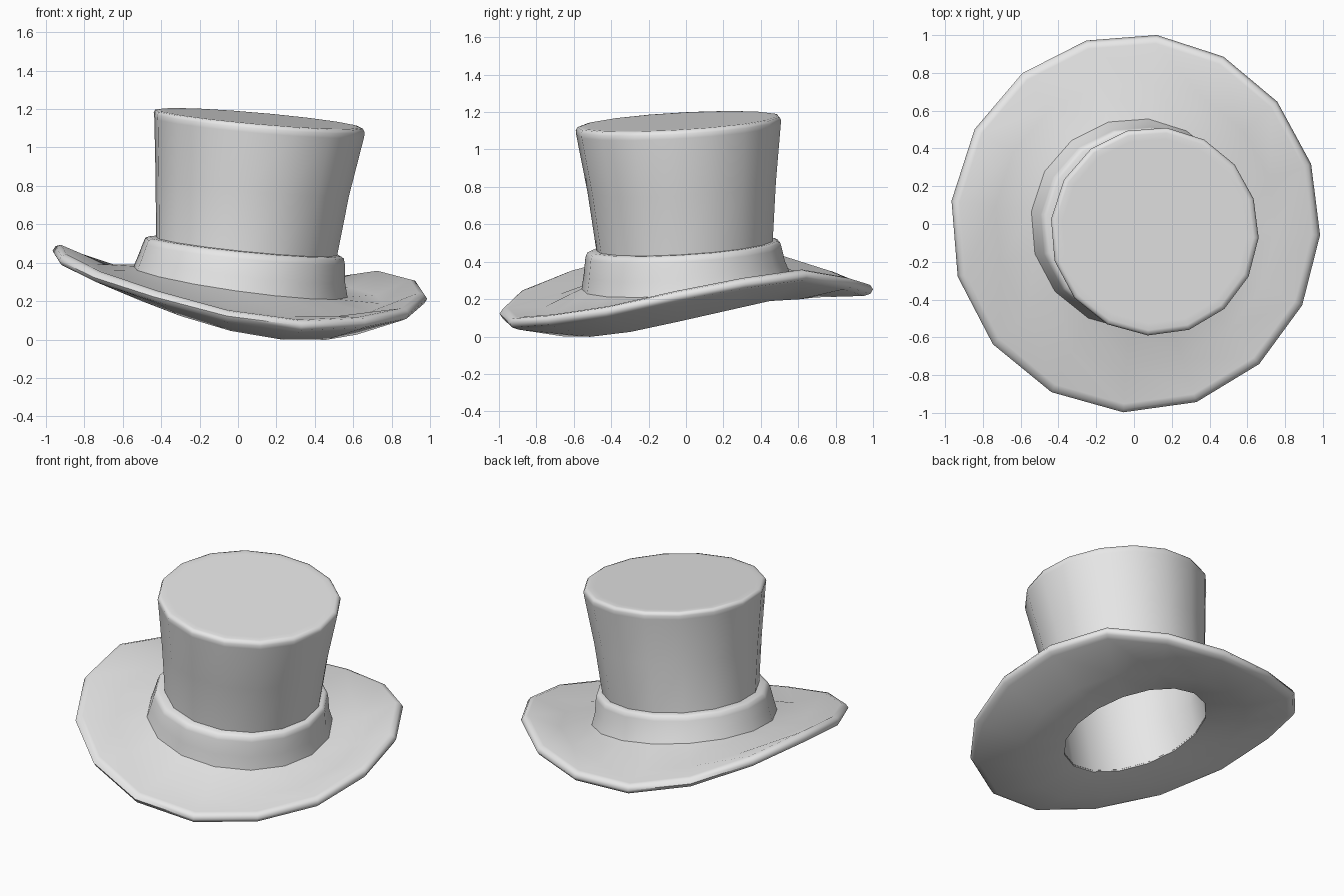
import bpy, bmesh
from math import cos, sin, radians

if "Cube" in bpy.data.objects:
    bpy.data.objects.remove(bpy.data.objects["Cube"], do_unlink=True)

# Sixteen corners, with the back ones turned slightly clockwise
SIDES = 16
ANGLES = []
for k in range(SIDES):
    base = 360 / SIDES * k - 3
    ANGLES.append(radians(base - 2.2 * (1 + sin(radians(base - 45)))))

felt = bpy.data.materials.new("grey felt")
felt.use_nodes = True
felt.diffuse_color = (0.8, 0.8, 0.8, 1)
felt.node_tree.nodes["Principled BSDF"].inputs["Base Color"].default_value = (0.8, 0.8, 0.8, 1)


def tilted_ring(x, y, z, r, slope_x=-0.1, slope_y=0.06):
    """Circle of points about a centre, lying in a leaning plane."""
    return [(x + r * cos(a), y + r * sin(a),
             z + r * (slope_x * cos(a) + slope_y * sin(a))) for a in ANGLES]


def foot_ring(z, r):
    """Ring where the band and the brim meet."""
    return tilted_ring(0.01, 0.003, z, r, -0.138, 0.085)


def hole_ring(z, r):
    """Ring round the head opening."""
    return tilted_ring(-0.01, 0.0, z, r, -0.225, 0.22)


def lid_ring(z, r):
    """Ring in the plane of the crown's lid."""
    return tilted_ring(0.109, -0.039, z, r, -0.088, 0.057)


def loft(name, rings, closed):
    """Skin a row of rings; either loop it round or cap both ends."""
    bm = bmesh.new()
    rows = [[bm.verts.new(p) for p in ring] for ring in rings]
    pairs = list(zip(rows, rows[1:]))
    if closed:
        pairs.append((rows[-1], rows[0]))
    else:
        bm.faces.new(rows[0])
        bm.faces.new(rows[-1])
    for a, b in pairs:
        for i in range(SIDES):
            j = (i + 1) % SIDES
            bm.faces.new((a[i], a[j], b[j], b[i]))
    bmesh.ops.recalc_face_normals(bm, faces=bm.faces)
    mesh = bpy.data.meshes.new(name)
    bm.to_mesh(mesh)
    bm.free()
    mesh.materials.append(felt)
    obj = bpy.data.objects.new(name, mesh)
    bpy.context.collection.objects.link(obj)
    bpy.ops.object.select_all(action="DESELECT")
    obj.select_set(True)
    bpy.context.view_layer.objects.active = obj
    bpy.ops.object.shade_smooth_by_angle(angle=radians(65))


# Crown: hollow flared tube, inner wall first, then the outer wall and lid
loft("crown", [
    lid_ring(1.115, 0.515),
    tilted_ring(0.037, -0.005, 0.45, 0.44),
    hole_ring(0.21, 0.43),
    hole_ring(0.215, 0.455),
    tilted_ring(0.04, -0.005, 0.45, 0.47),
    tilted_ring(0.073, -0.022, 0.80, 0.506),
    lid_ring(1.105, 0.549),
    lid_ring(1.13, 0.552),
    lid_ring(1.147, 0.543),
    lid_ring(1.151, 0.525),
    lid_ring(1.151, 0.49),
], closed=False)

# Band: thick collar around the foot of the crown
loft("hat_band", [
    foot_ring(0.28, 0.565),
    tilted_ring(0.018, -0.008, 0.37, 0.54, -0.125, 0.08),
    tilted_ring(0.03, -0.012, 0.45, 0.527),
    tilted_ring(0.033, -0.011, 0.475, 0.519),
    tilted_ring(0.036, -0.01, 0.485, 0.5),
    tilted_ring(0.038, -0.005, 0.487, 0.46),
    foot_ring(0.28, 0.46),
], closed=True)

# Brim: wavy outer edge, heights listed once around the hat
WAVE = [0.21, 0.28, 0.325, 0.285, 0.25, 0.25, 0.32, 0.41,
        0.46, 0.41, 0.32, 0.22, 0.12, 0.07, 0.085, 0.13]


def wave_ring(r, lift):
    return [(0.98 * r * cos(a) + 0.007, 1.003 * r * sin(a) + 0.004, h + lift)
            for a, h in zip(ANGLES, WAVE)]


band_foot = foot_ring(0.30, 0.558)
top_edge = wave_ring(0.955, 0.033)
middle = [((p[0] + q[0]) / 2, (p[1] + q[1]) / 2, (p[2] + q[2]) / 2 - 0.045)
          for p, q in zip(band_foot, top_edge)]
belly = [(x, y, 0.166 + 0.5 * (h - 0.26) - 0.085 * x + 0.08 * y)
         for (x, y, _), h in zip(wave_ring(0.69, 0), WAVE)]

loft("brim", [
    foot_ring(0.30, 0.465),
    band_foot,
    middle,
    top_edge,
    wave_ring(0.984, 0.026),
    wave_ring(1.0, 0.002),
    wave_ring(0.985, -0.022),
    wave_ring(0.95, -0.033),
    belly,
    hole_ring(0.2, 0.43),
], closed=True)
